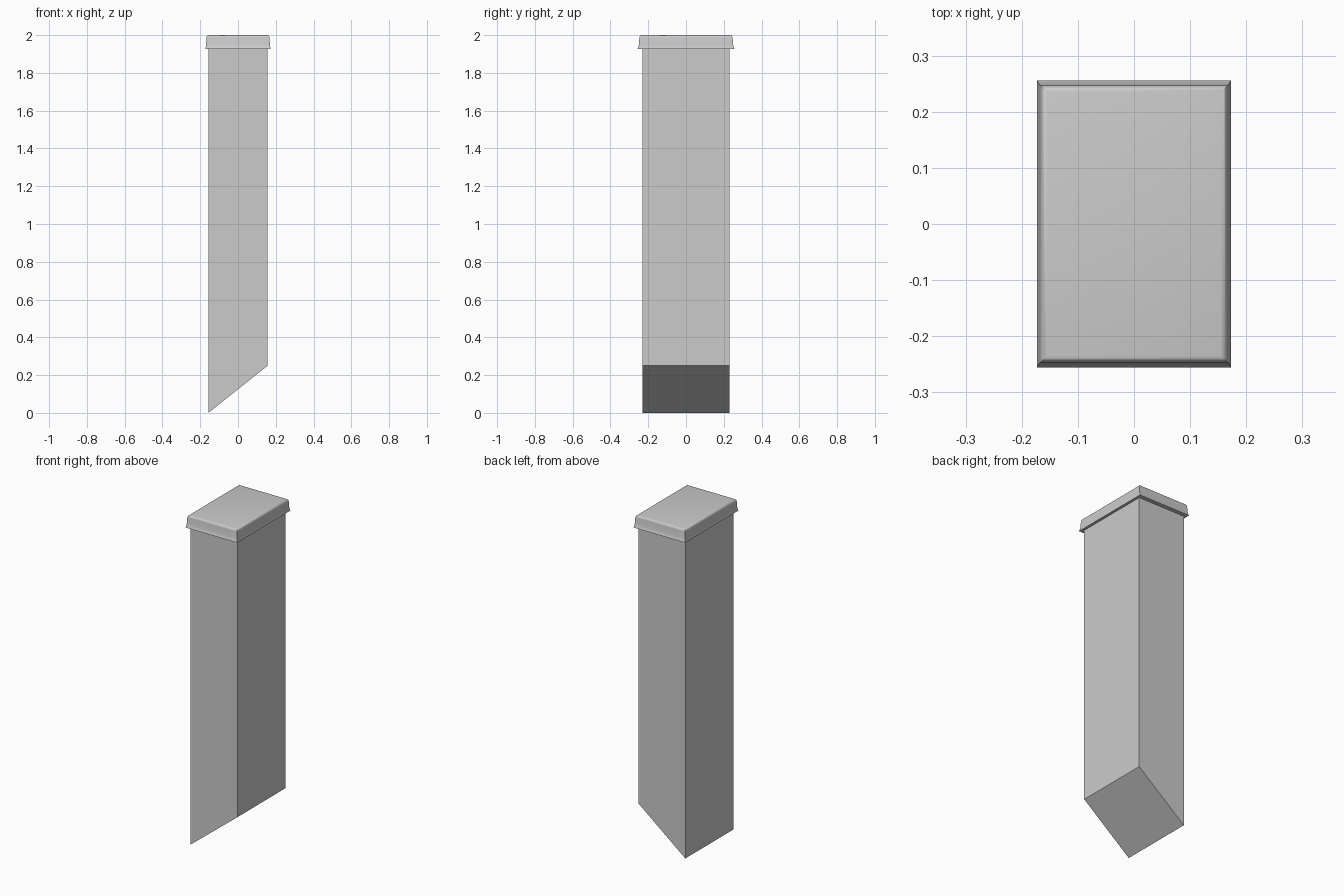
import bpy
import math

if "Cube" in bpy.data.objects:
    bpy.data.objects.remove(bpy.data.objects["Cube"])

BX, BY = 0.157, 0.231      # half size of the post
CAP_Z = 1.927              # underside of the cap


def ring(hx, hy, z):
    return [(-hx, -hy, z), (hx, -hy, z), (hx, hy, z), (-hx, hy, z)]


def loft(name, rings, bottom, top):
    """Join four-cornered rings, listed from bottom to top."""
    n = len(rings)
    verts = [v for r in rings for v in r]
    faces = [(4*k + i, 4*k + (i + 1) % 4, 4*k + 4 + (i + 1) % 4, 4*k + 4 + i)
             for k in range(n - 1) for i in range(4)]
    if bottom:
        faces.append((3, 2, 1, 0))
    if top:
        faces.append(tuple(range(4*n - 4, 4*n)))
    me = bpy.data.meshes.new(name)
    me.from_pydata(verts, [], faces)
    ob = bpy.data.objects.new(name, me)
    bpy.context.collection.objects.link(ob)
    return ob


# Post with a slanted foot, rising towards +x
foot = [(x, y, 0.25 if x > 0 else 0.0) for x, y, z in ring(BX, BY, 0)]
loft("post", [foot, ring(BX, BY, CAP_Z)], True, False)

# Cap: flat underside lip, flared skirt, upright wall, rounded top edge
rings = [ring(BX, BY, CAP_Z), ring(0.173, 0.256, CAP_Z),
         ring(0.1705, 0.252, 1.938), ring(0.169, 0.249, 1.95)]
for k in range(5):
    a = math.radians(90 * k / 4)
    rings.append(ring(0.155 + 0.012 * math.cos(a), 0.235 + 0.012 * math.cos(a),
                      1.986 + 0.014 * math.sin(a)))
cap = loft("cap", rings, False, True)

# Smooth the rounded edge, keep corners sharp
bpy.context.view_layer.objects.active = cap
cap.select_set(True)
bpy.ops.object.shade_smooth_by_angle(angle=math.radians(35))
